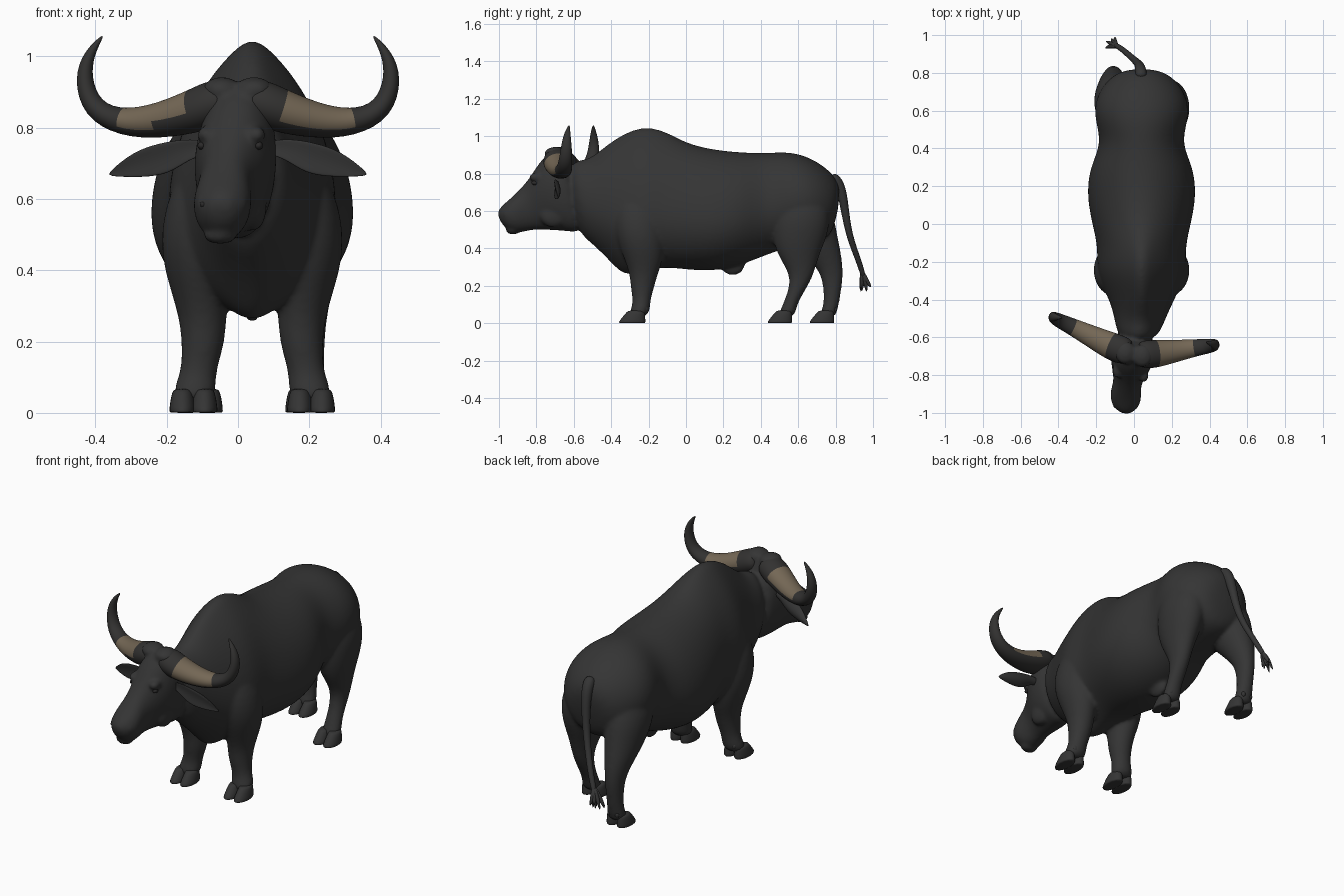
import bpy, bmesh, math, random
from mathutils import Vector, Matrix

random.seed(4)
if "Cube" in bpy.data.objects:
    bpy.data.objects.remove(bpy.data.objects["Cube"])

MID = 0.04      # the torso centre line
YAW = 0.17      # how far the head is turned to its right


def material(name, colour):
    mat = bpy.data.materials.new(name)
    mat.use_nodes = True
    mat.diffuse_color = (*colour, 1)
    bsdf = mat.node_tree.nodes["Principled BSDF"]
    bsdf.inputs["Base Color"].default_value = (*colour, 1)
    bsdf.inputs["Roughness"].default_value = 0.8
    return mat


hide_black = material("black hide", (0.035, 0.035, 0.035))
horn_black = material("dark horn", (0.032, 0.031, 0.03))
horn_tan = material("tan horn", (0.175, 0.136, 0.091))
eye_black = material("eye black", (0.024, 0.023, 0.023))


def finish(bm, name, mats, subdivide=2):
    bmesh.ops.recalc_face_normals(bm, faces=bm.faces)
    for f in bm.faces:
        f.smooth = True
    mesh = bpy.data.meshes.new(name)
    bm.to_mesh(mesh)
    bm.free()
    obj = bpy.data.objects.new(name, mesh)
    bpy.context.collection.objects.link(obj)
    for m in mats:
        mesh.materials.append(m)
    if subdivide:
        obj.modifiers.new("Rounding", "SUBSURF").levels = subdivide
        obj.modifiers["Rounding"].render_levels = subdivide
    return obj


def bridge(bm, rings):
    """Skin a list of point rings; returns the faces of each segment."""
    rows = [[bm.verts.new(p) for p in ring] for ring in rings]
    n = len(rows[0])
    segments = []
    for a, b in zip(rows, rows[1:]):
        segments.append([bm.faces.new((a[i], a[(i + 1) % n], b[(i + 1) % n], b[i]))
                         for i in range(n)])
    bm.faces.new(rows[0][::-1])
    bm.faces.new(rows[-1])
    return segments


def power(v, e):
    return math.copysign(abs(v) ** e, v)


def section(cx, top, bottom, w, mid=0.5, peak=1.0, keel=1.0, yaw=0.0, n=16):
    """Egg-shaped ring between two (y, z) points, half width w."""
    t, b = Vector((cx, *top)), Vector((cx, *bottom))
    c = b.lerp(t, mid)
    ring = []
    for i in range(n):
        a = math.tau * i / n
        s = math.sin(a)
        x = w * power(math.cos(a), peak if s > 0 else keel)
        ring.append(c + (t - c) * max(s, 0) + (b - c) * max(-s, 0)
                    + Vector((x, -yaw * x, 0)))
    return ring


def tube(bm, path, radii, ref, flat=1.0, cup=0.0, n=12):
    """Sweep an oval along a path; flat scales it along the ref direction."""
    pts = [Vector(p) for p in path]
    rings = []
    for i, p in enumerate(pts):
        tan = (pts[min(i + 1, len(pts) - 1)] - pts[max(i - 1, 0)]).normalized()
        u = Vector(ref)
        u = (u - tan * u.dot(tan)).normalized()
        v = tan.cross(u)
        r = radii[i]
        rings.append([p + v * r * math.cos(a)
                      + u * r * (flat * math.sin(a) - cup * math.cos(a) ** 2)
                      for a in (math.tau * k / n for k in range(n))])
    return bridge(bm, rings)


def blob(bm, centre, size):
    m = Matrix.Translation(centre) @ Matrix.Diagonal((*size, 1))
    bmesh.ops.create_icosphere(bm, subdivisions=2, radius=1, matrix=m)


hide = bmesh.new()

# Torso and neck: centre x, top y z, bottom y z, half width, widest height, peak, keel
torso = [
    (.02, -.64, .88, -.60, .50, .10, .5, 1, 1),
    (.03, -.53, .87, -.50, .42, .135, .45, 1.1, 1.2),
    (MID, -.45, .94, -.41, .33, .165, .42, 1.3, 1.5),
    (MID, -.36, 1.01, -.33, .24, .21, .40, 1.6, 1.7),
    (MID, -.24, 1.066, -.24, .27, .247, .38, 1.6, 1.3),
    (MID, -.12, 1.045, -.12, .295, .238, .38, 1.5, 1),
    (MID, 0, .97, 0, .28, .268, .4, 1.2, 1),
    (MID, .15, .935, .15, .27, .298, .42, 1.1, 1),
    (MID, .3, .92, .3, .305, .282, .44, 1, 1),
    (MID, .43, .915, .43, .36, .213, .45, 1, 1),
    (MID, .56, .925, .55, .40, .256, .5, 1, 1),
    (MID, .68, .885, .66, .42, .25, .5, 1, 1),
    (MID, .79, .805, .74, .44, .185, .5, 1, 1),
    (MID, .835, .71, .79, .49, .10, .5, 1, 1),
]
bridge(hide, [section(c, (ty, tz), (by, bz), w, m, p, k)
              for c, ty, tz, by, bz, w, m, p, k in torso])

# Head: centre x, top y z, bottom y z, half width
head = [
    (-.052, -1.01, .59, -.99, .535, .026),
    (-.05, -.99, .625, -.955, .50, .06),
    (-.045, -.94, .665, -.90, .475, .09),
    (-.037, -.87, .735, -.82, .50, .07),
    (-.025, -.825, .795, -.74, .495, .09),
    (-.015, -.78, .87, -.66, .49, .114),
    (0, -.72, .93, -.60, .48, .112),
    (.01, -.62, .935, -.54, .49, .10),
]
bridge(hide, [section(c, (ty, tz), (by, bz), w, .55, .9, .9, YAW)
              for c, ty, tz, by, bz, w in head])

# Brows, cheeks, nostril wings and poll lobes
for s in (-1, 1):
    for l, y, z, size in ((.07, -.79, .78, (.028, .04, .026)),
                          (.045, -.70, .58, (.04, .08, .075)),
                          (.042, -.95, .585, (.032, .03, .036)),
                          (.045, -.69, .905, (.06, .065, .04))):
        cx = -.02 + (y + .8) * .18
        blob(hide, (cx + s * l, y - YAW * s * l, z), size)
# Lower lip and belly sheath
blob(hide, (-.05, -.925, .497), (.05, .04, .025))
blob(hide, (MID, .25, .315), (.032, .07, .064))

# Legs: height, front y, back y, half width, distance from centre line
foreleg = [
    (.78, -.32, -.18, .05, .09), (.62, -.39, -.12, .097, .145),
    (.46, -.38, -.11, .11, .155), (.34, -.33, -.12, .082, .147),
    (.26, -.302, -.15, .067, .138), (.19, -.297, -.17, .061, .138),
    (.12, -.284, -.19, .05, .15), (.075, -.295, -.19, .06, .16),
    (.03, -.31, -.21, .058, .165),
]
hind_forward = [
    (.80, .52, .69, .06, .09), (.62, .46, .78, .122, .14),
    (.48, .455, .765, .105, .15), (.38, .48, .72, .08, .155),
    (.30, .53, .695, .056, .16), (.24, .555, .675, .047, .16),
    (.17, .545, .635, .043, .16), (.11, .52, .60, .043, .16),
    (.07, .505, .59, .05, .16), (.03, .485, .575, .05, .16),
]
hind_back = [
    (.80, .52, .69, .06, .09), (.62, .47, .785, .122, .14),
    (.48, .52, .81, .105, .145), (.38, .62, .83, .08, .15),
    (.30, .695, .84, .056, .15), (.24, .725, .84, .047, .15),
    (.17, .735, .83, .043, .15), (.11, .735, .82, .043, .15),
    (.07, .725, .81, .05, .15), (.03, .71, .80, .05, .15),
]
legs = [("left_fore", 1, foreleg), ("right_fore", -1, foreleg),
        ("left_hind", 1, hind_forward), ("right_hind", -1, hind_back)]
for name, s, rows in legs:
    bridge(hide, [section(MID + s * off, (yf, z), (yb, z), w)
                  for z, yf, yb, w, off in rows])
    # Cloven hoof: two toes and two dewclaws
    z, yf, yb, w, off = rows[-1]
    hoof = bmesh.new()
    for t in (-1, 1):
        x = MID + s * off + t * .031
        bridge(hoof, [section(x, (yf - f, h), (yb - b, h), r, n=12)
                      for h, f, b, r in ((0, .05, .005, .036), (.003, .055, .004, .039),
                                         (.03, .035, .005, .036), (.06, .008, .008, .03),
                                         (.068, 0, .015, .022))])
        blob(hoof, (x - t * .008, yb - .004, .075), (.013, .013, .017))
    finish(hoof, name + "_hoof", [hide_black], 1)

# Fuse the body parts into one smooth skin
skin = finish(hide, "body", [hide_black])
fuse = skin.modifiers.new("Fuse", "REMESH")
fuse.mode = "VOXEL"
fuse.voxel_size = 0.01
fuse.use_smooth_shade = True
soften = skin.modifiers.new("Soften", "SMOOTH")
soften.factor = 0.5
soften.iterations = 6

# Horns and ears: distance from head centre, y, z, radius
horn = [(.01, -.68, .885, .05), (.06, -.68, .875, .066), (.11, -.67, .85, .066),
        (.22, -.635, .818, .052), (.325, -.60, .812, .04), (.41, -.575, .85, .033),
        (.437, -.565, .94, .026), (.418, -.565, 1.01, .016), (.378, -.56, 1.06, .003)]
ear = [(.08, -.67, .745, .02), (.14, -.665, .742, .03), (.20, -.65, .715, .048),
       (.28, -.635, .698, .04), (.365, -.62, .668, .004)]
for side, s in (("left", 1), ("right", -1)):
    def place(rows):
        return [(s * l, y - YAW * s * l, z) for l, y, z, r in rows]
    bm = bmesh.new()
    spans = tube(bm, place(horn), [r for *_, r in horn], (0, 1, 0), 1.18)
    bmesh.ops.recalc_face_normals(bm, faces=bm.faces)
    # Tan on the upper and front faces of the thick part
    for span in spans[2:4]:
        for f in span:
            f.material_index = int(f.normal.z - .2 * f.normal.y > -0.2)
    finish(bm, side + "_horn", [horn_black, horn_tan])

    bm = bmesh.new()
    tube(bm, place(ear), [r for *_, r in ear], (0, 1, 0), .36, .4)
    finish(bm, side + "_ear", [hide_black])

    # Eye and nostril
    bm = bmesh.new()
    blob(bm, (-.022 + s * .08, -.795 - YAW * s * .08, .75), (.012, .018, .012))
    finish(bm, side + "_eye", [eye_black], 0)
    bm = bmesh.new()
    blob(bm, (-.052 + s * .042, -.972 - YAW * s * .042, .585), (.014, .012, .01))
    finish(bm, side + "_nostril", [eye_black], 0)

# Tail with a ragged tuft
bm = bmesh.new()
tube(bm, [(MID, .77, .79), (.035, .825, .745), (.025, .848, .62), (0, .87, .47),
          (-.06, .925, .33), (-.11, .955, .23)],
     [.036, .032, .024, .019, .016, .015], (1, 0, 0), n=8)
finish(bm, "tail", [hide_black])
bm = bmesh.new()
for i in range(14):
    dx, dy = random.uniform(-.04, .03), random.uniform(-.035, .045)
    tip = (-.125 + dx, .96 + dy, random.uniform(.155, .20))
    tube(bm, [(-.09, .94, .28), (-.115 + dx * .5, .955 + dy * .5, .22), tip],
         [.012, .015, .002], (1, 0, 0), n=6)
finish(bm, "tail_tuft", [hide_black], 1)
